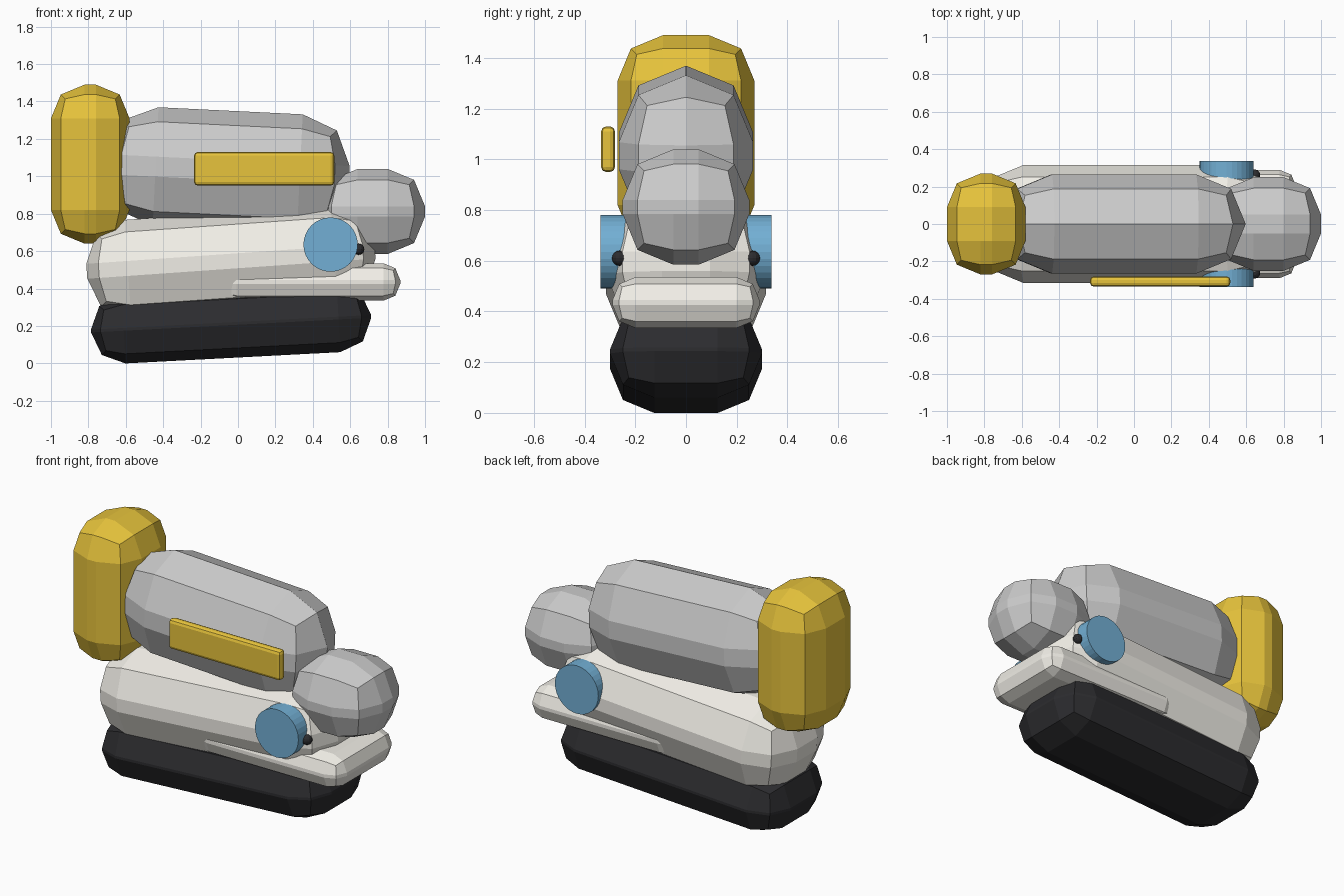
import bpy, math

if "Cube" in bpy.data.objects:
    bpy.data.objects.remove(bpy.data.objects["Cube"])


def material(name, rgb):
    m = bpy.data.materials.new(name)
    m.diffuse_color = (*rgb, 1)
    m.use_nodes = True
    m.node_tree.nodes["Principled BSDF"].inputs["Base Color"].default_value = m.diffuse_color
    return m


CREAM = material("cream", (0.88, 0.86, 0.80))
BLACK = material("black", (0.025, 0.025, 0.028))
YELLOW = material("yellow", (0.80, 0.55, 0.045))
BLUE = material("blue", (0.17, 0.43, 0.66))


def finish(name, mat):
    ob = bpy.context.object
    ob.name = ob.data.name = name
    if mat:
        ob.data.materials.append(mat)
    return ob


def pillow(name, centre, size, radius, tilt=0, mat=None):
    """Box with chunky two-step rounded edges; tilt raises the +x end (degrees)."""
    bpy.ops.mesh.primitive_cube_add(size=1)
    ob = finish(name, mat)
    for v in ob.data.vertices:
        v.co = [c * s for c, s in zip(v.co, size)]
    ob.location = centre
    ob.rotation_euler.y = math.radians(-tilt)
    b = ob.modifiers.new("rounding", 'BEVEL')
    b.width, b.segments, b.limit_method = radius, 2, 'NONE'
    return ob


# Stacked main masses, from the ground up
pillow("base", (-0.037, 0, 0.212), (1.50, 0.60, 0.365), 0.175, 3, BLACK)
pillow("lower_body", (-0.038, 0, 0.546), (1.545, 0.63, 0.52), 0.22, 4, CREAM)
pillow("front_lip", (0.385, 0, 0.435), (0.965, 0.58, 0.20), 0.09, 0, CREAM)
pillow("upper_body", (-0.055, 0, 1.033), (1.30, 0.53, 0.635), 0.264, -2.8)
pillow("front_bulge", (0.72, 0, 0.812), (0.56, 0.50, 0.455), 0.20)
pillow("rear_block", (-0.79, 0, 1.065), (0.42, 0.54, 0.85), 0.18, 0, YELLOW)

# Bar on the front side only
pillow("side_bar", (0.14, -0.3075, 1.04), (0.75, 0.055, 0.18), 0.02, 0, YELLOW)

# Discs and small studs on both sides
for side, s in (("front", -1), ("back", 1)):
    bpy.ops.mesh.primitive_cylinder_add(
        vertices=32, radius=0.145, depth=0.135,
        location=(0.495, s * 0.27, 0.635), rotation=(math.pi / 2, 0, 0))
    finish(side + "_disc", BLUE)
    bpy.ops.object.shade_smooth_by_angle(angle=math.radians(5))
    bpy.ops.mesh.primitive_uv_sphere_add(
        segments=12, ring_count=8, radius=0.03, location=(0.645, s * 0.262, 0.61))
    finish(side + "_stud", BLACK)
